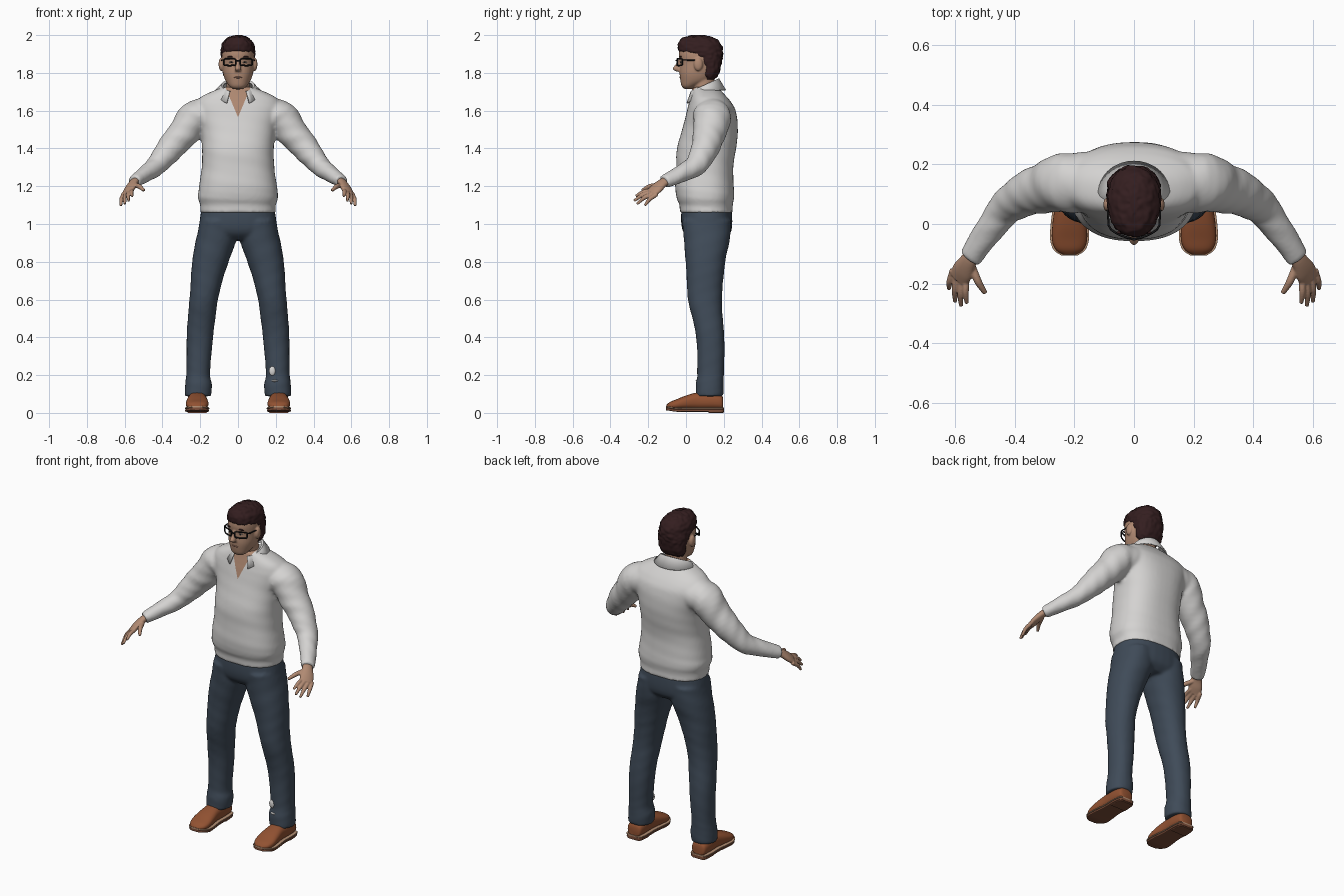
import bpy, bmesh, math
from mathutils import Vector, noise

cube = bpy.data.objects.get("Cube")
if cube:
    bpy.data.objects.remove(cube)


def material(name, r, g, b):
    m = bpy.data.materials.new(name)
    m.use_nodes = True
    m.diffuse_color = (r, g, b, 1)
    bsdf = m.node_tree.nodes["Principled BSDF"]
    bsdf.inputs["Base Color"].default_value = (r, g, b, 1)
    bsdf.inputs["Roughness"].default_value = 0.8
    return m


SHIRT = material("off white knit", .66, .65, .64)
DENIM = material("blue denim", .05, .07, .098)
SKIN = material("skin", .44, .255, .17)
HAIR = material("dark brown hair", .034, .013, .014)
LEATHER = material("brown leather", .29, .085, .032)
WELT = material("tan welt", .45, .27, .17)
SOLE = material("dark sole", .2, .075, .04)
FRAME = material("black frame", .008, .008, .009)
WHITE = material("eye white", .5, .42, .37)
LIP = material("lip", .36, .18, .125)

X, Y, Z = Vector((1, 0, 0)), Vector((0, 1, 0)), Vector((0, 0, 1))


def band(z, x0, x1, y0, y1):
    """Horizontal section given by its limits."""
    return ((x0 + x1) / 2, (y0 + y1) / 2, z, (x1 - x0) / 2, (y1 - y0) / 2)


def mid(z, w, y0, y1):
    return band(z, -w, w, y0, y1)


def catmull(secs, steps):
    out, n = [], len(secs)
    for i in range(n - 1):
        p = [Vector(secs[max(0, min(n - 1, i + k))]) for k in (-1, 0, 1, 2)]
        for j in range(steps):
            t = j / steps
            out.append(.5 * (2 * p[1] + (p[2] - p[0]) * t
                             + (2 * p[0] - 5 * p[1] + 4 * p[2] - p[3]) * t * t
                             + (3 * p[1] - p[0] - 3 * p[2] + p[3]) * t ** 3))
    return out + [Vector(secs[-1])]


def loft(bm, secs, hint=X, axis=None, s=1, n=2.0, seg=32, steps=5, fold=0):
    """Closed tube through (x, y, z, r_side, r_other) sections; s=-1 mirrors it."""
    path = catmull(secs, steps)
    rings = []
    for i, q in enumerate(path):
        c = Vector(q[:3])
        d = axis or (Vector(path[min(i + 1, len(path) - 1)][:3])
                     - Vector(path[max(i - 1, 0)][:3])).normalized()
        side = (hint - d * hint.dot(d)).normalized()
        other = d.cross(side)
        ring = []
        for k in range(seg):
            a = math.tau * k / seg
            ca, sa = math.cos(a), math.sin(a)
            w = 1 + fold * math.sin(1.3 * i + 2 * a) * math.sin(a + .4 * i)
            p = (c + side * (math.copysign(abs(ca) ** (2 / n), ca) * q[3] * w)
                 + other * (math.copysign(abs(sa) ** (2 / n), sa) * q[4] * w))
            ring.append(bm.verts.new((p.x * s, p.y, p.z)))
        rings.append(ring)
    for a, b in zip(rings, rings[1:]):
        for k in range(seg):
            m = (k + 1) % seg
            bm.faces.new((a[k], a[m], b[m], b[k]))
    bm.faces.new(rings[0][::-1])
    bm.faces.new(rings[-1])


def ball(bm, at, size, s=1):
    vs = bmesh.ops.create_uvsphere(bm, u_segments=20, v_segments=12, radius=1)["verts"]
    for v in vs:
        v.co = Vector(((at[0] + v.co.x * size[0]) * s, at[1] + v.co.y * size[1],
                       at[2] + v.co.z * size[2]))


def finish(bm, name, mat, voxel=0, smooth=4, angle=50):
    """Turn the bmesh into an object; with a voxel size its parts are fused."""
    bmesh.ops.recalc_face_normals(bm, faces=bm.faces)
    me = bpy.data.meshes.new(name)
    bm.to_mesh(me)
    bm.free()
    ob = bpy.data.objects.new(name, me)
    bpy.context.collection.objects.link(ob)
    bpy.ops.object.select_all(action='DESELECT')
    ob.select_set(True)
    bpy.context.view_layer.objects.active = ob
    if voxel:
        r = ob.modifiers.new("fuse", 'REMESH')
        r.mode, r.voxel_size = 'VOXEL', voxel
        f = ob.modifiers.new("soften", 'SMOOTH')
        f.factor, f.iterations = .5, smooth
        bpy.ops.object.modifier_apply(modifier="fuse")
        bpy.ops.object.modifier_apply(modifier="soften")
    ob.data.materials.clear()
    ob.data.materials.append(mat)
    bpy.ops.object.shade_smooth_by_angle(angle=math.radians(angle))
    return ob


# Shirt: torso and sleeves fused
bm = bmesh.new()
loft(bm, [mid(1.06, .2, -.033, .25), mid(1.1, .2, -.035, .247), mid(1.14, .212, -.05, .255),
          mid(1.2, .206, -.057, .253), mid(1.3, .192, -.052, .25), mid(1.4, .19, -.048, .265),
          mid(1.5, .2, -.02, .275), mid(1.6, .23, .005, .263), mid(1.65, .22, .018, .235),
          mid(1.685, .175, .028, .205), mid(1.725, .08, .036, .165)],
     axis=Z, n=2.4, seg=48, fold=.006)
for s in (1, -1):
    loft(bm, [(.15, .14, 1.58, .1, .088), (.23, .138, 1.56, .1, .09), (.3, .122, 1.468, .085, .08),
              (.37, .095, 1.388, .072, .07), (.425, .058, 1.318, .061, .056),
              (.48, -.012, 1.272, .05, .046), (.55, -.115, 1.225, .04, .033)],
         hint=Y, s=s, fold=.045)
shirt = finish(bm, "shirt", SHIRT, .009, 6, 80)

# Open neck: cut a V in the shirt front and colour it as skin
shirt.data.materials.append(SKIN)
bm = bmesh.new()
bm.from_mesh(shirt.data)
for s in (1, -1):
    front = [f for f in bm.faces if f.calc_center_median().y < .1 and f.calc_center_median().z > 1.5]
    geom = set(front) | {e for f in front for e in f.edges} | {v for f in front for v in f.verts}
    bmesh.ops.bisect_plane(bm, geom=list(geom), plane_co=(0, 0, 1.565), plane_no=(s, 0, -.42))
for f in bm.faces:
    c = f.calc_center_median()
    if c.y < .1 and abs(c.x) < (c.z - 1.565) * .42:
        f.material_index = 1
bm.to_mesh(shirt.data)
bm.free()

# Collar: folded strip around the neck, open at the front with pointed leaves
bm = bmesh.new()
rows = []
for i in range(33):
    a = math.radians(30 + 300 * i / 32)
    f, sx = math.cos(a), math.sin(a)
    rows.append([bm.verts.new(p) for p in ((.076 * sx, .095 - .068 * f, 1.732 - .034 * f),
                                           (.088 * sx, .095 - .08 * f, 1.735 - .036 * f),
                                           (.121 * sx, .1 - .112 * f, 1.71 - .08 * max(f, 0)))])
for a, b in zip(rows, rows[1:]):
    for k in (0, 1):
        bm.faces.new((a[k], b[k], b[k + 1], a[k + 1]))
collar = finish(bm, "collar", SHIRT)
collar.modifiers.new("thickness", 'SOLIDIFY').thickness = .008

# Jeans: hips and legs fused
bm = bmesh.new()
loft(bm, [mid(1.075, .194, -.025, .243), mid(1.0, .205, -.025, .245), mid(.95, .2, -.01, .235),
          mid(.915, .12, .03, .2)], axis=Z, n=2.4)
for s in (1, -1):
    loft(bm, [band(1.02, .01, .2, -.02, .24), band(.92, .008, .222, -.012, .232),
              band(.8, .05, .243, -.002, .208), band(.7, .082, .25, .004, .197),
              band(.6, .106, .257, .01, .19), band(.5, .12, .266, .034, .195),
              band(.4, .132, .272, .054, .203), band(.28, .143, .272, .06, .203),
              band(.2, .148, .274, .06, .2), band(.15, .138, .28, .052, .2),
              band(.088, .142, .282, .052, .198)], axis=Z, n=2.2, s=s, fold=.014)
finish(bm, "jeans", DENIM, .009, 5, 80)

# Worn pale patches on the left shin
bm = bmesh.new()
ball(bm, (.182, .067, .222), (.018, .01, .025))
ball(bm, (.195, .06, .17), (.018, .009, .006))
finish(bm, "worn_patches", SHIRT)

# Head: skull, neck, nose and ears fused
bm = bmesh.new()
loft(bm, [mid(1.715, .026, -.008, .03), mid(1.73, .046, -.023, .06), mid(1.76, .067, -.03, .13),
          mid(1.8, .08, -.034, .155), mid(1.85, .084, -.032, .17), mid(1.9, .085, -.038, .175),
          mid(1.95, .074, -.025, .16), mid(1.975, .045, .01, .12)], axis=Z, n=2.2)
loft(bm, [mid(1.66, .066, .04, .16), mid(1.72, .062, .036, .155), mid(1.79, .06, .03, .15)], axis=Z)
loft(bm, [(0, -.03, 1.872, .009, .01), (0, -.04, 1.845, .011, .015), (0, -.05, 1.822, .017, .022),
          (0, -.04, 1.808, .014, .014)], axis=Z, seg=16)
for s in (1, -1):
    ball(bm, (.09, .065, 1.845), (.013, .024, .035), s)
finish(bm, "head", SKIN, .005, 4, 80)

# Hair cap with a slightly tousled surface
bm = bmesh.new()
loft(bm, [mid(1.765, .058, .09, .148), mid(1.79, .078, .085, .172), mid(1.85, .086, .068, .188),
          mid(1.88, .089, .04, .193), mid(1.9, .09, 0, .195), mid(1.918, .09, -.038, .195),
          mid(1.95, .084, -.042, .188), mid(1.975, .067, -.03, .165), mid(1.99, .045, -.01, .135),
          mid(2.0, .012, .04, .09)], axis=Z, n=2.2, seg=64, steps=6)
bm.normal_update()
for v in bm.verts:
    v.co += v.normal * noise.noise(v.co * 55) * .006
    v.co.z = min(v.co.z, 2.0)
finish(bm, "hair", HAIR)

# Facial details
bm = bmesh.new()
ball(bm, (0, -.029, 1.776), (.022, .006, .005))
finish(bm, "lips", LIP)
eyes, irises, brows = bmesh.new(), bmesh.new(), bmesh.new()
for s in (1, -1):
    ball(eyes, (.035, -.024, 1.856), (.013, .007, .005), s)
    ball(irises, (.035, -.029, 1.856), (.005, .004, .005), s)
    ball(brows, (.037, -.028, 1.885), (.022, .006, .004), s)
finish(eyes, "eyes", WHITE)
finish(irises, "irises", FRAME)
finish(brows, "eyebrows", HAIR)


# Glasses from thin bevelled curves
def wire(name, pts, closed, thick):
    cu = bpy.data.curves.new(name, 'CURVE')
    cu.dimensions, cu.bevel_depth, cu.bevel_resolution = '3D', thick, 2
    sp = cu.splines.new('POLY')
    sp.points.add(len(pts) - 1)
    for p, q in zip(sp.points, pts):
        p.co = (*q, 1)
    sp.use_cyclic_u = closed
    cu.materials.append(FRAME)
    bpy.context.collection.objects.link(bpy.data.objects.new(name, cu))


for s, label in ((1, "left"), (-1, "right")):
    rim = []
    for k in range(24):
        c, d = math.cos(math.tau * k / 24), math.sin(math.tau * k / 24)
        x = .044 + .032 * math.copysign(abs(c) ** .4, c)
        rim.append((s * x, -.048 + 5 * x * x, 1.857 + .018 * math.copysign(abs(d) ** .4, d)))
    wire(label + "_rim", rim, True, .004)
    wire(label + "_temple", [(s * .077, -.018, 1.868), (s * .085, -.005, 1.868), (s * .089, .065, 1.866),
                             (s * .091, .085, 1.85)], False, .0035)
wire("glasses_bridge", [(-.013, -.048, 1.862), (0, -.052, 1.865), (.013, -.048, 1.862)], False, .004)

# Hands: palm, four fingers and thumb fused
KNUCKLES = [(.562, -.185, 1.178), (.578, -.187, 1.168), (.595, -.178, 1.158), (.609, -.165, 1.15)]
TIPS = [(.56, -.266, 1.147), (.579, -.275, 1.122), (.599, -.26, 1.105), (.62, -.218, 1.097)]
ACROSS = Vector((.05, .025, -.03))


def finger(bm, base, tip, r, s):
    a, b = Vector(base), Vector(tip)
    bend = (a + b) / 2 + Vector((.003, -.002, .007))
    start = a + (a - b) * .2
    loft(bm, [(*start, r, r), (*a, r, r), (*bend, r * .95, r * .95), (*b, r * .6, r * .6)],
         hint=ACROSS, s=s, seg=12)


for s, label in ((1, "left"), (-1, "right")):
    bm = bmesh.new()
    loft(bm, [(.53, -.085, 1.238, .027, .021), (.553, -.122, 1.218, .03, .02),
              (.573, -.157, 1.188, .039, .019), (.588, -.185, 1.163, .036, .013)], hint=ACROSS, s=s)
    for k, t in zip(KNUCKLES, TIPS):
        finger(bm, k, t, .0115, s)
    finger(bm, (.54, -.15, 1.205), (.498, -.232, 1.178), .0135, s)
    finish(bm, label + "_hand", SKIN, .0035, 3, 80)

# Shoes: upper, welt, sole with a lifted toe, and heel
OUTLINE = [(.197, .03), (.185, .045), (.13, .051), (.06, .05), (0, .057), (-.05, .059),
           (-.085, .047), (-.103, .022)]
TOPS = [.075, .095, .108, .108, .092, .072, .058, .042]
for s, label in ((1, "left"), (-1, "right")):
    bm = bmesh.new()
    loft(bm, [(.216, y, (t + .018) / 2, w, (t - .018) / 2) for (y, w), t in zip(OUTLINE, TOPS)],
         axis=Y, n=2.5, s=s)
    finish(bm, label + "_shoe", LEATHER)
    for part, mat, z, h, grow in (("_welt", WELT, .024, .004, .006), ("_sole", SOLE, .013, .007, .004)):
        bm = bmesh.new()
        loft(bm, [(.216, y * 1.02, z + max(0, -y - .05) * .15, w + grow, h) for y, w in OUTLINE],
             axis=Y, n=8, s=s)
        finish(bm, label + part, mat, angle=35)
    bm = bmesh.new()
    loft(bm, [(.216, y, .008, w, .008) for y, w in ((.198, .034), (.185, .047), (.12, .052))],
         axis=Y, n=8, s=s)
    finish(bm, label + "_heel", SOLE, angle=35)
